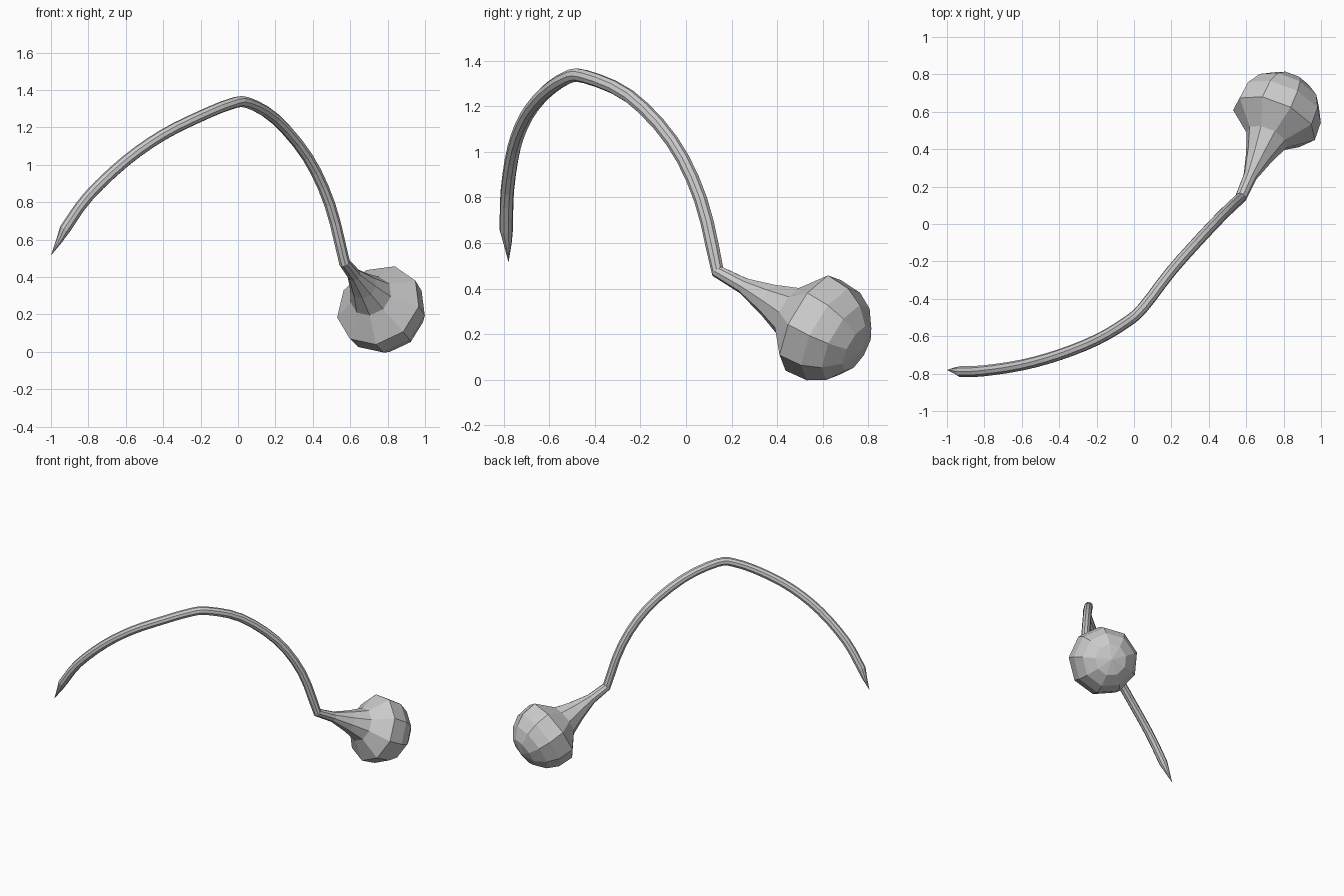
import bpy, bmesh, math
from mathutils import Vector

if "Cube" in bpy.data.objects:
    bpy.data.objects.remove(bpy.data.objects["Cube"])

SIDES = 9


def sweep(name, centres, radii, phase, start_tan=None, end_tan=None):
    """Skin a polygonal section along a path; zero radius makes a point."""
    bm = bmesh.new()
    rings, n = [], len(centres)
    u = Vector((1, 0, 0))
    for i, (c, r) in enumerate(zip(centres, radii)):
        t = (centres[min(i + 1, n - 1)] - centres[max(i - 1, 0)]).normalized()
        if i == 0 and start_tan:
            t = start_tan
        if i == n - 1 and end_tan:
            t = end_tan
        u = (u - t * u.dot(t)).normalized()
        v = u.cross(t)
        if r == 0:
            rings.append([bm.verts.new(c)])
            continue
        angs = [phase + 2 * math.pi * k / SIDES for k in range(SIDES)]
        rings.append([bm.verts.new(c + (u * math.cos(a) - v * math.sin(a)) * r) for a in angs])
    for a, b in zip(rings, rings[1:]):
        for k in range(SIDES):
            j = (k + 1) % SIDES
            if len(a) == 1:
                bm.faces.new((a[0], b[k], b[j]))
            elif len(b) == 1:
                bm.faces.new((a[k], a[j], b[0]))
            else:
                bm.faces.new((a[k], a[j], b[j], b[k]))
    for end in (rings[0], rings[-1]):
        if len(end) > 1:
            bm.faces.new(end)
    bmesh.ops.recalc_face_normals(bm, faces=bm.faces[:])
    me = bpy.data.meshes.new(name)
    bm.to_mesh(me)
    bm.free()
    ob = bpy.data.objects.new(name, me)
    bpy.context.collection.objects.link(ob)
    return ob


def smooth_path(pts, steps):
    """Catmull-Rom curve through the points."""
    p = [pts[0] * 2 - pts[1]] + pts + [pts[-1] * 2 - pts[-2]]
    out = []
    for i in range(1, len(p) - 2):
        a, b, c, d = p[i - 1:i + 3]
        for s in range(steps):
            t = s / steps
            out.append(0.5 * (2 * b + (c - a) * t + (2 * a - 5 * b + 4 * c - d) * t * t
                              + (3 * b - a - 3 * c + d) * t ** 3))
    return out + [pts[-1]]


# Arched stem, with a short pointed tip
arch = [Vector(p) for p in (
    (-0.925, -0.79, 0.655), (-0.80, -0.785, 0.83), (-0.60, -0.755, 1.02),
    (-0.40, -0.70, 1.16), (-0.20, -0.62, 1.26), (-0.04, -0.525, 1.325),
    (0.05, -0.445, 1.332), (0.20, -0.25, 1.245), (0.37, -0.06, 1.045),
    (0.49, 0.065, 0.79), (0.57, 0.14, 0.475))]
path = smooth_path(arch, 3)
tip = [Vector((-1.0, -0.78, 0.515)), Vector((-0.955, -0.784, 0.595))]

# The bulb shares a mitred joint with the stem
knee = arch[-1]
axis = Vector((0.36, 0.815, -0.45)).normalized()
mitre = ((path[-1] - path[-2]).normalized() + axis).normalized()
sweep("stem", tip + path, [0, 0.018] + [0.03] * len(path), 0.3, end_tan=mitre)

# Flared neck opening into a domed bulb: distance along axis, radius
profile = [(0, 0.031), (0.14, 0.037), (0.275, 0.075), (0.39, 0.118), (0.50, 0.238),
           (0.61, 0.23), (0.69, 0.187), (0.75, 0.112), (0.775, 0)]
sweep("bulb", [knee + axis * d for d, r in profile], [r for d, r in profile],
      math.radians(21), start_tan=mitre)
